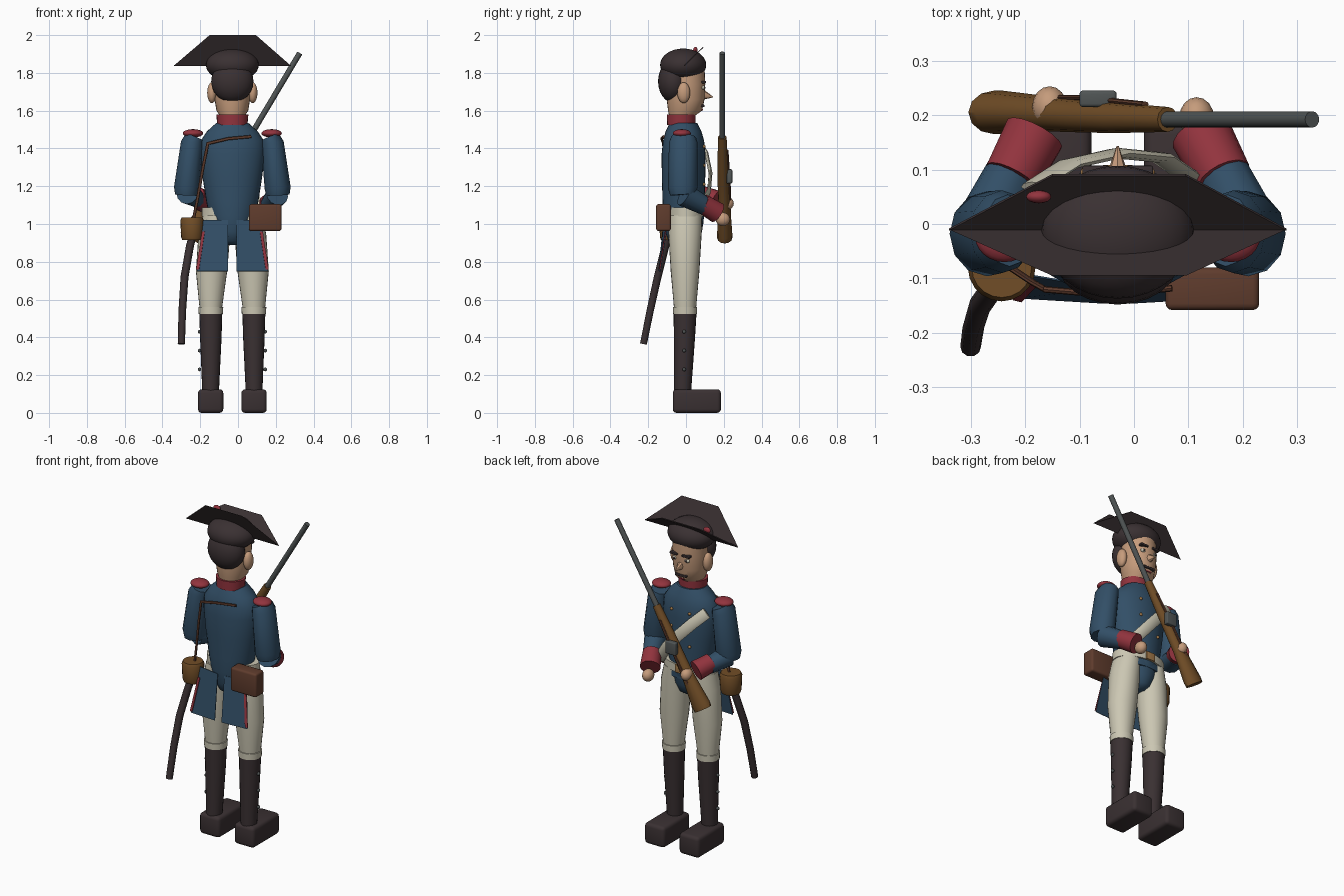
import bpy, bmesh, math
from mathutils import Vector

CX = -0.03  # body centre line


def mat(name, r, g, b):
    m = bpy.data.materials.new(name)
    m.diffuse_color = (r, g, b, 1)
    return m


BLUE = mat("blue_cloth", .032, .078, .135)
RED = mat("red_cloth", .29, .034, .048)
CREAM = mat("cream_cloth", .60, .57, .45)
DARK = mat("dark_leather", .042, .030, .032)
BROWN = mat("brown_leather", .115, .045, .026)
WOOD = mat("wood", .165, .075, .020)
STEEL = mat("steel", .080, .090, .090)
SKIN = mat("skin", .56, .33, .20)
BRASS = mat("brass", .38, .20, .07)


def finish(name, bm, m, smooth=True):
    bmesh.ops.recalc_face_normals(bm, faces=bm.faces)
    me = bpy.data.meshes.new(name)
    bm.to_mesh(me)
    bm.free()
    me.materials.append(m)
    ob = bpy.data.objects.new(name, me)
    bpy.context.collection.objects.link(ob)
    if smooth:
        bpy.context.view_layer.objects.active = ob
        ob.select_set(True)
        bpy.ops.object.shade_smooth_by_angle(angle=math.radians(40))
        ob.select_set(False)
    return ob


def loft(name, m, rings, n=24, flat=False):
    """Rings of (x, y, z, ra, rb) skinned along their path, or kept level if flat."""
    bm = bmesh.new()
    P = [Vector(r[:3]) for r in rings]
    loops = []
    for i, r in enumerate(rings):
        t = (P[min(i + 1, len(P) - 1)] - P[max(i - 1, 0)]).normalized()
        if flat:
            a, b = Vector((1, 0, 0)), Vector((0, 1, 0))
        else:
            b = Vector((0, 1, 0))
            a = b.cross(t).normalized()
            b = t.cross(a)
        loops.append([bm.verts.new(P[i] + a * r[3] * math.cos(k * math.tau / n)
                                   + b * r[4] * math.sin(k * math.tau / n)) for k in range(n)])
    for u, v in zip(loops, loops[1:]):
        for k in range(n):
            bm.faces.new((u[k], u[(k + 1) % n], v[(k + 1) % n], v[k]))
    bm.faces.new(loops[0])
    bm.faces.new(loops[-1])
    return finish(name, bm, m)


def ball(name, m, c, r, n=24):
    bm = bmesh.new()
    bmesh.ops.create_uvsphere(bm, u_segments=n, v_segments=n // 2, radius=1)
    for v in bm.verts:
        v.co = Vector((v.co.x * r[0], v.co.y * r[1], v.co.z * r[2])) + Vector(c)
    return finish(name, bm, m)


def box(name, m, lo, hi, bevel=0.0):
    bm = bmesh.new()
    bmesh.ops.create_cube(bm, size=1)
    for v in bm.verts:
        v.co = Vector([(l + h) / 2 + c * (h - l) for l, h, c in zip(lo, hi, v.co)])
    if bevel:
        bmesh.ops.bevel(bm, geom=bm.edges[:], offset=bevel, segments=3, profile=.5, affect='EDGES')
    return finish(name, bm, m)


def panel(name, m, pts, thick=0.0):
    bm = bmesh.new()
    bm.faces.new([bm.verts.new(p) for p in pts])
    ob = finish(name, bm, m, False)
    if thick:
        mod = ob.modifiers.new("thickness", 'SOLIDIFY')
        mod.thickness, mod.offset = thick, 0
    return ob


# torso, collar, belt and coat hem
loft("coat_body", BLUE, [(CX, -.013, z, a, b) for z, a, b in (
    (.89, .035, .05), (.91, .065, .08), (.96, .098, .098), (1.04, .122, .109), (1.12, .138, .111),
    (1.25, .158, .115), (1.37, .172, .116), (1.44, .168, .109), (1.49, .135, .095), (1.535, .085, .073))],
    32, True)
loft("collar", RED, [(CX, -.025, 1.525, .08, .075), (CX, -.025, 1.58, .085, .076)], 24, True)
loft("belt", CREAM, [(CX, 0, 1.04, .163, .102), (CX, 0, 1.088, .163, .102)], 32, True)
loft("coat_hem", BLUE, [(CX, -.005, 1.0, .158, .097), (CX, -.005, 1.045, .155, .097)], 32, True)
box("belt_buckle", BRASS, (CX - .03, .095, 1.04), (CX + .03, .108, 1.088), .003)

# cross belt curving over the chest
strap = [(-.185, .068, 1.43), (-.12, .110, 1.365), (-.03, .130, 1.27), (.05, .122, 1.175), (.125, .07, 1.08)]
loft("cross_belt", CREAM, [(*p, .032, .010) for p in strap], 8)

# chest buttons
for z in (1.21, 1.31, 1.41):
    for s in (-1, 1):
        ball("coat_button", BRASS, (CX + s * .06, .095, z), (.009, .009, .009), 10)

# head
loft("head", SKIN, [(CX, y, z, a, b) for y, z, a, b in (
    (-.025, 1.53, .06, .06), (-.02, 1.575, .068, .07), (-.005, 1.60, .084, .09),
    (-.002, 1.66, .094, .10), (0, 1.74, .10, .102), (0, 1.83, .095, .098))], 28, True)
ball("hair", DARK, (CX, -.068, 1.755), (.112, .08, .112))
loft("nose", SKIN, [(CX, .085, 1.685, .022, .030), (CX, .143, 1.672, .002, .002)], 8)
box("moustache", DARK, (CX - .038, .075, 1.619), (CX + .038, .098, 1.632), .004)
box("mouth", RED, (CX - .02, .075, 1.602), (CX + .02, .089, 1.609))
for s in (-1, 1):
    ball("ear", SKIN, (CX + s * .108, -.012, 1.695), (.025, .034, .055))
    ball("eye", CREAM, (CX + s * .04, .090, 1.722), (.017, .010, .011), 14)
    ball("pupil", DARK, (CX + s * .04, .098, 1.722), (.007, .005, .008), 10)
    box("eyebrow", DARK, (CX + s * .04 - .025, .082, 1.745), (CX + s * .04 + .025, .107, 1.758), .003)

# hat: rounded crown with two upturned brim flaps
ball("hat_crown", DARK, (CX, -.015, 1.842), (.14, .122, .087), 32)
for nm, y, z, t in (("hat_back_flap", -.095, 2.0, 0), ("hat_front_flap", .09, 1.935, .005)):
    panel(nm, DARK, [(-.34, -.01, 1.838), (.28, -.01, 1.838), (.095, y, z), (-.15, y, z)], t)
ball("cockade", RED, (-.175, .05, 1.92), (.023, .012, .018), 16)

# paired parts: arms, legs and coat tails; the arm at -x is raised to grip the musket
for s in (-1, 1):
    def X(d):
        return CX + s * d
    up = .04 if s < 0 else 0
    loft("upper_sleeve", BLUE, [(X(.200), -.012, 1.46, .050, .066), (X(.212), -.014, 1.43, .060, .076),
                                (X(.240), -.018, 1.19, .069, .078), (X(.241), -.016, 1.155, .062, .068)], 12)
    loft("lower_sleeve", BLUE, [(X(.238), -.01, 1.155 + up / 4, .060, .064),
                                (X(.190), .10, 1.095 + up, .047, .050)], 12)
    loft("cuff", RED, [(X(.195), .085, 1.11 + up, .052, .052),
                       (X(.153), .165, 1.06 + 1.5 * up, .057, .057)], 16)
    ball("hand", SKIN, (X(.145 if s > 0 else .125), .195 if s > 0 else .215, 1.025 + 2.1 * up),
         (.032, .038, .036), 16)
    ball("epaulette", RED, (X(.208), -.022, 1.48), (.054, .048, .022))
    loft("breeches", CREAM, [(X(d), y, z, a, b) for d, y, z, a, b in (
        (.082, -.003, 1.045, .074, .088), (.095, -.005, .95, .084, .088), (.110, -.005, .75, .083, .076),
        (.114, -.005, .56, .060, .059))], 24, True)
    loft("knee_band", CREAM, [(X(.114), -.005, .523, .064, .063), (X(.114), -.005, .56, .066, .064)], 24, True)
    loft("gaiter", DARK, [(X(.114), -.005, .535, .061, .061), (X(.114), -.008, .40, .057, .056),
                          (X(.115), -.018, .11, .044, .045)], 20, True)
    for z in (.43, .33, .23):
        ball("gaiter_button", STEEL, (X(.174), -.01, z), (.010, .010, .010), 10)
    box("shoe", DARK, (X(.115) - .067, -.07, 0), (X(.115) + .067, .185, .125), .02)
    panel("coat_tail", BLUE, [(X(.022), -.118, 1.02), (X(.155), -.095, 1.02),
                              (X(.188), -.135, .75), (X(.022), -.145, .75)], .003)
    panel("tail_trim", RED, [(X(.146), -.110, .96), (X(.160), -.108, .96),
                             (X(.192), -.138, .76), (X(.176), -.142, .76)], .004)

# musket along a slanted line in a plane in front of the body
def gun(z, ra, rb, y=.195):
    return (.05 + (z - 1.44) * .596, y, z, ra, rb)


loft("musket_barrel", STEEL, [gun(1.30, .015, .015, .192), gun(1.905, .015, .015, .192)], 16)
loft("musket_stock", WOOD, [gun(.925, .055, .040, .205), gun(.95, .058, .040, .205), gun(1.10, .036, .032, .202),
                            gun(1.20, .032, .030, .198), gun(1.30, .030, .028), gun(1.46, .022, .023, .192)], 12)
box("musket_lock", STEEL, (-.10, .215, 1.215), (-.032, .245, 1.29), .006)
loft("musket_sling", BROWN, [gun(1.02, .008, .005, .232), gun(1.20, .008, .005, .232),
                             gun(1.39, .008, .005, .22)], 8)

# canteen, its sling, scabbard and cartridge pouch
loft("canteen", WOOD, [(-.243, -.08, z, r, r) for z, r in (
    (.915, .052), (.93, .058), (1.02, .062), (1.035, .055))], 20, True)
loft("canteen_sling", BROWN, [(-.235, -.075, 1.03, .008, .005), (-.215, -.088, 1.13, .008, .005),
                              (-.185, -.108, 1.30, .008, .005), (-.160, -.122, 1.425, .008, .005)], 8)
loft("sling_top", BROWN, [(-.165, -.120, 1.425, .008, .006), (-.05, -.130, 1.452, .008, .006),
                          (.07, -.118, 1.463, .008, .006)], 8)
loft("scabbard", DARK, [(-.235, -.09, .96, .020, .020), (-.255, -.11, .88, .021, .021),
                        (-.283, -.15, .72, .021, .021), (-.295, -.19, .54, .020, .020),
                        (-.30, -.225, .365, .019, .019)], 10)
box("cartridge_pouch", BROWN, (.058, -.158, .963), (.23, -.08, 1.105), .012)
